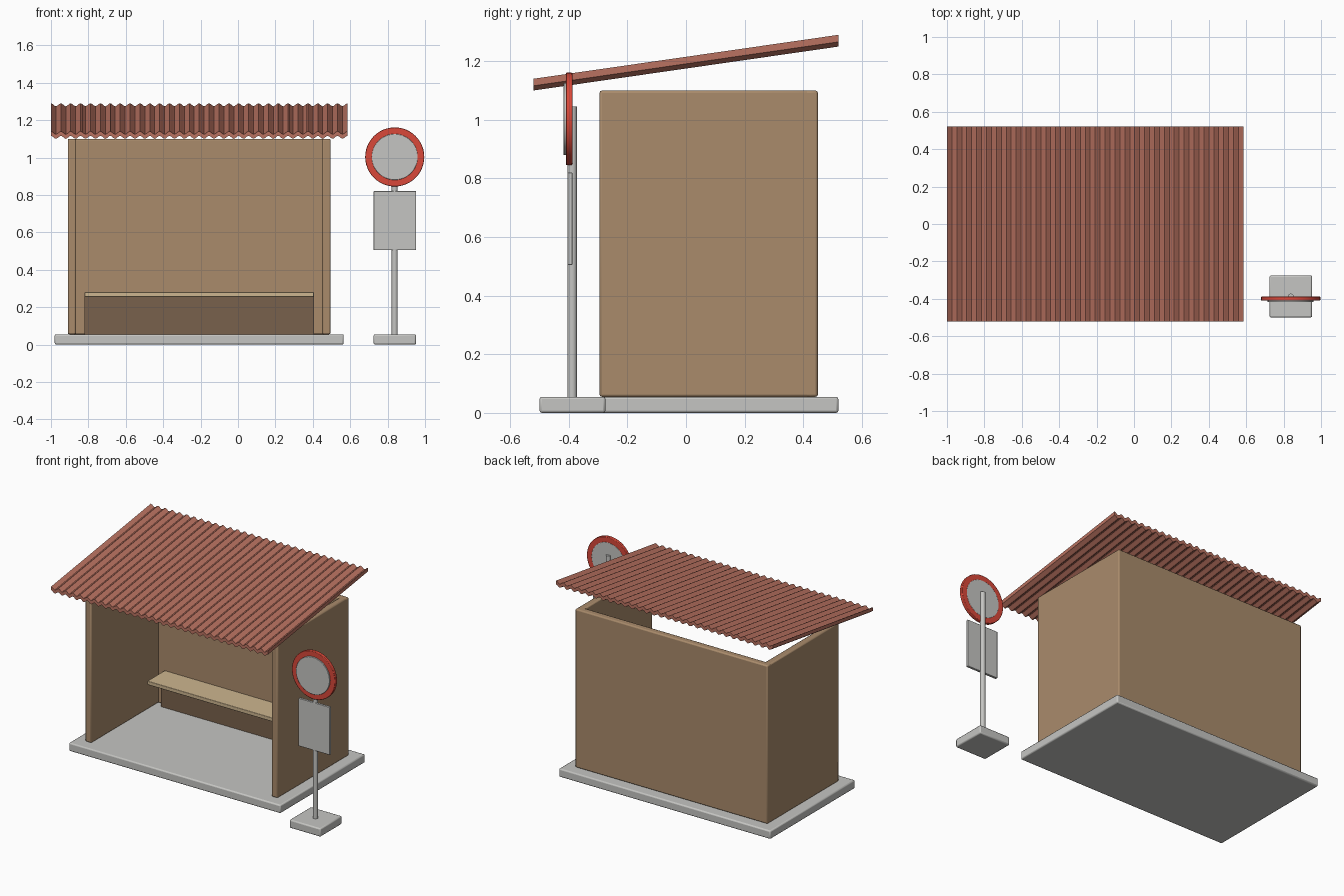
import bpy, bmesh, math
from mathutils import Matrix

cube = bpy.data.objects.get("Cube")
if cube:
    bpy.data.objects.remove(cube)


def material(name, r, g, b):
    """Flat material from display values 0-255, stored as linear."""
    color = [(c / 255) ** 2.2 for c in (r, g, b)] + [1]
    m = bpy.data.materials.new(name)
    m.use_nodes = True
    m.diffuse_color = color
    m.node_tree.nodes["Principled BSDF"].inputs["Base Color"].default_value = color
    return m


concrete = material("concrete grey", 196, 196, 193)
wall_wood = material("wall brown", 168, 138, 107)
dark_wood = material("dark brown", 120, 97, 77)
seat_wood = material("pale wood", 204, 180, 142)
roof_red = material("roof terracotta", 184, 114, 97)
sign_red = material("sign red", 217, 74, 60)


def finish(name, bm, mat, bevel=0):
    bmesh.ops.recalc_face_normals(bm, faces=bm.faces)
    mesh = bpy.data.meshes.new(name)
    bm.to_mesh(mesh)
    bm.free()
    mesh.materials.append(mat)
    ob = bpy.data.objects.new(name, mesh)
    bpy.context.collection.objects.link(ob)
    if bevel:
        mod = ob.modifiers.new("soft edges", "BEVEL")
        mod.width = bevel
        mod.segments = 2
    bpy.ops.object.select_all(action="DESELECT")
    ob.select_set(True)
    bpy.context.view_layer.objects.active = ob
    bpy.ops.object.shade_smooth_by_angle(angle=math.radians(30))
    return ob


def box(name, x, y, z, mat, bevel=0):
    """Box from its (low, high) range on each axis."""
    bm = bmesh.new()
    bmesh.ops.create_cube(bm, size=1)
    for v in bm.verts:
        v.co = [(a + b) / 2 + c * (b - a) for (a, b), c in zip((x, y, z), v.co)]
    return finish(name, bm, mat, bevel)


def disc(name, radius, y, center, mat, bevel=0):
    """Upright disc facing the front, between two depths."""
    bm = bmesh.new()
    place = Matrix.Translation((center[0], sum(y) / 2, center[1])) @ Matrix.Rotation(math.pi / 2, 4, "X")
    bmesh.ops.create_cone(bm, cap_ends=True, segments=48, radius1=radius, radius2=radius,
                          depth=y[1] - y[0], matrix=place)
    return finish(name, bm, mat, bevel)


# Floor slab and three walls
FLOOR, WALL_TOP = 0.055, 1.10
box("floor_slab", (-0.98, 0.565), (-0.365, 0.52), (0, FLOOR), concrete, 0.008)
box("back_wall", (-0.91, 0.495), (0.405, 0.45), (FLOOR, WALL_TOP), wall_wood, 0.008)
for name, x in (("right_wall", -0.91), ("left_wall", 0.45)):
    box(name, (x, x + 0.045), (-0.295, 0.43), (FLOOR, WALL_TOP), wall_wood, 0.008)

# Bench
box("bench_seat", (-0.82, 0.405), (0.225, 0.41), (0.255, 0.28), seat_wood, 0.003)
box("bench_support", (-0.82, 0.405), (0.37, 0.41), (FLOOR, 0.256), dark_wood)

# Corrugated sloping roof: a wavy strip with thickness
WAVES, STEPS, THICK, AMP = 30, 6, 0.024, 0.008
bm = bmesh.new()
sections = []
for i in range(WAVES * STEPS + 1):
    x = -1 + 1.585 * i / (WAVES * STEPS)
    wave = AMP * math.cos(2 * math.pi * i / STEPS)
    sections.append([bm.verts.new((x, y, 1.195 + 0.144 * y + wave + dz))
                     for y, dz in ((-0.52, -THICK / 2), (0.52, -THICK / 2),
                                   (0.52, THICK / 2), (-0.52, THICK / 2))])
for a, b in zip(sections, sections[1:]):
    for j in range(4):
        k = (j + 1) % 4
        bm.faces.new((a[j], a[k], b[k], b[j]))
bm.faces.new(sections[0])
bm.faces.new(sections[-1])
finish("corrugated_roof", bm, roof_red)

# Stop sign post: foot, pole, notice plate and round plate
POST_X, POST_Y = 0.838, -0.388
box("post_foot", (0.725, 0.952), (-0.5, -0.275), (0, FLOOR), concrete, 0.008)
bm = bmesh.new()
bmesh.ops.create_cone(bm, cap_ends=True, segments=24, radius1=0.016, radius2=0.016, depth=0.995,
                      matrix=Matrix.Translation((POST_X, POST_Y, 0.5475)))
finish("post_pole", bm, concrete)
box("notice_plate", (0.725, 0.952), (-0.404, -0.388), (0.505, 0.82), concrete, 0.002)
disc("sign_rim", 0.158, (-0.41, -0.388), (POST_X, 1.003), sign_red, 0.003)
disc("sign_face", 0.123, (-0.418, -0.387), (POST_X, 1.003), concrete, 0.002)
